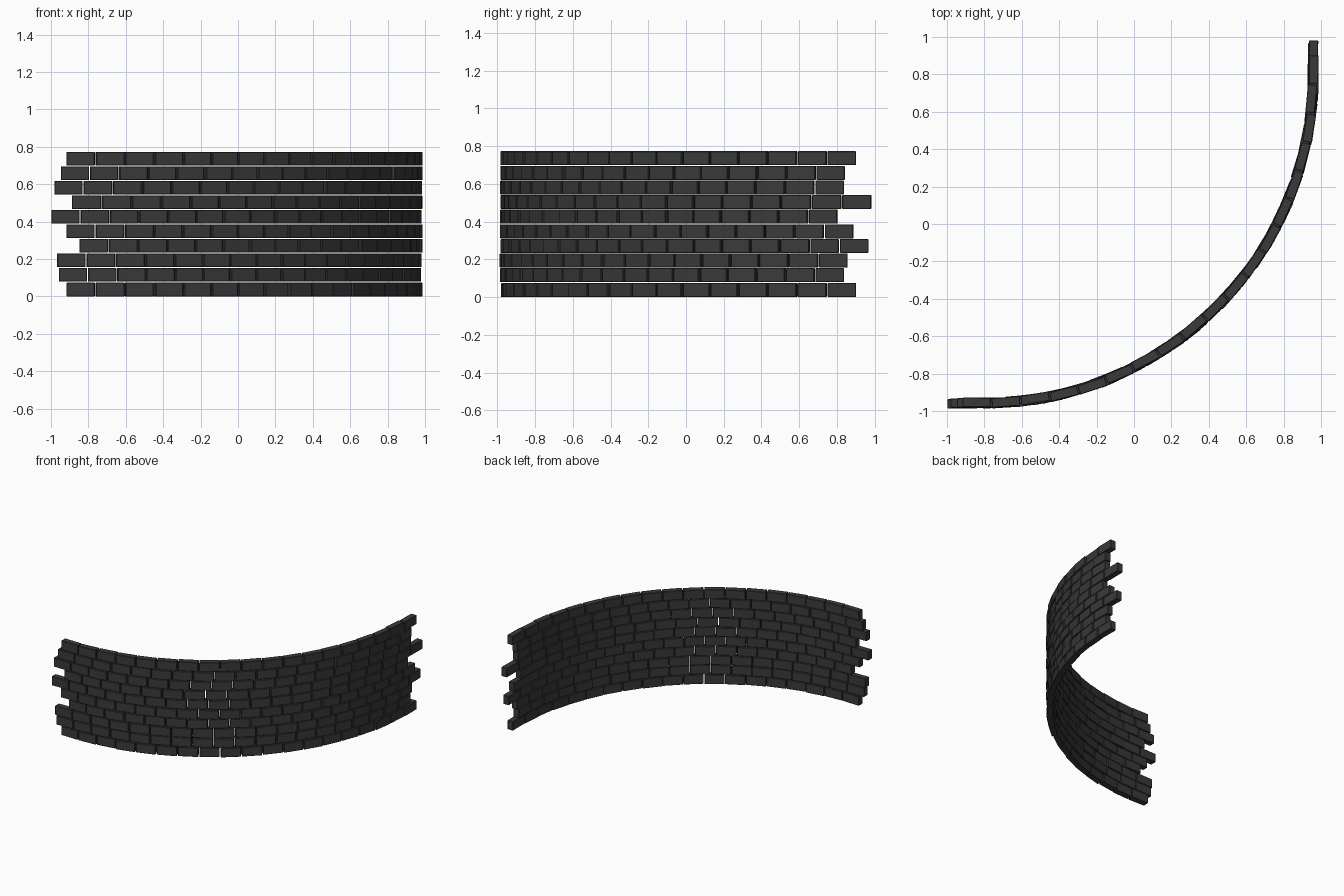
import bpy, bmesh, math, random
from mathutils import Matrix, Vector

if "Cube" in bpy.data.objects:
    bpy.data.objects.remove(bpy.data.objects["Cube"])

random.seed(4)
R = 1.757                 # wall centre-line radius
CX, CY = -0.8, 0.8        # centre of the quarter circle
ARC = R * math.pi / 2
COURSES, BRICKS = 10, 19
PITCH = 0.775 / COURSES
GAP, DEPTH = 0.006, 0.05

stone = bpy.data.materials.new("dark grey stone")
stone.diffuse_color = (0.042, 0.042, 0.042, 1)
stone.use_nodes = True
stone.node_tree.nodes["Principled BSDF"].inputs["Base Color"].default_value = stone.diffuse_color

# where each course starts (x, left end) and stops (y, back end)
STARTS = [-0.92, -0.96, -0.97, -0.85, -0.92, -1.0, -0.89, -0.985, -0.95, -0.92]
ENDS = [0.905, 0.84, 0.86, 0.97, 0.89, 0.805, 0.985, 0.84, 0.845, 0.905]


def on_path(s):
    """Point and heading on the centre line: straight, quarter arc, straight."""
    if s < 0:
        return CX + s, CY - R, 0.0
    if s > ARC:
        return CX + R, CY + s - ARC, math.pi / 2
    a = s / R
    return CX + R * math.sin(a), CY - R * math.cos(a), a


def add_brick(bm, s, length, z):
    x, y, a = on_path(s)
    shift = random.uniform(-0.005, 0.005)
    a += random.uniform(-0.025, 0.025)
    place = (Matrix.Translation((x + shift * math.sin(a), y - shift * math.cos(a), z))
             @ Matrix.Rotation(a, 4, 'Z')
             @ Matrix.Diagonal((length - GAP, DEPTH, PITCH - 0.003, 1)))
    bmesh.ops.create_cube(bm, size=1, matrix=place)


# one object per course of bricks
for row in range(COURSES):
    bm = bmesh.new()
    first = STARTS[row] - CX
    last = ARC + ENDS[row] - CY
    step = (last - first) / BRICKS
    for i in range(BRICKS):
        add_brick(bm, first + (i + 0.5) * step, step, (row + 0.5) * PITCH)
    bmesh.ops.translate(bm, verts=bm.verts, vec=Vector((0, 0, -0.0015 if row == 0 else 0)))
    # slightly worn edges
    bmesh.ops.bevel(bm, geom=bm.edges[:], offset=0.003, segments=1, affect='EDGES')
    mesh = bpy.data.meshes.new(f"brick_course_{row + 1}")
    bm.to_mesh(mesh)
    bm.free()
    mesh.materials.append(stone)
    bpy.context.collection.objects.link(bpy.data.objects.new(mesh.name, mesh))
